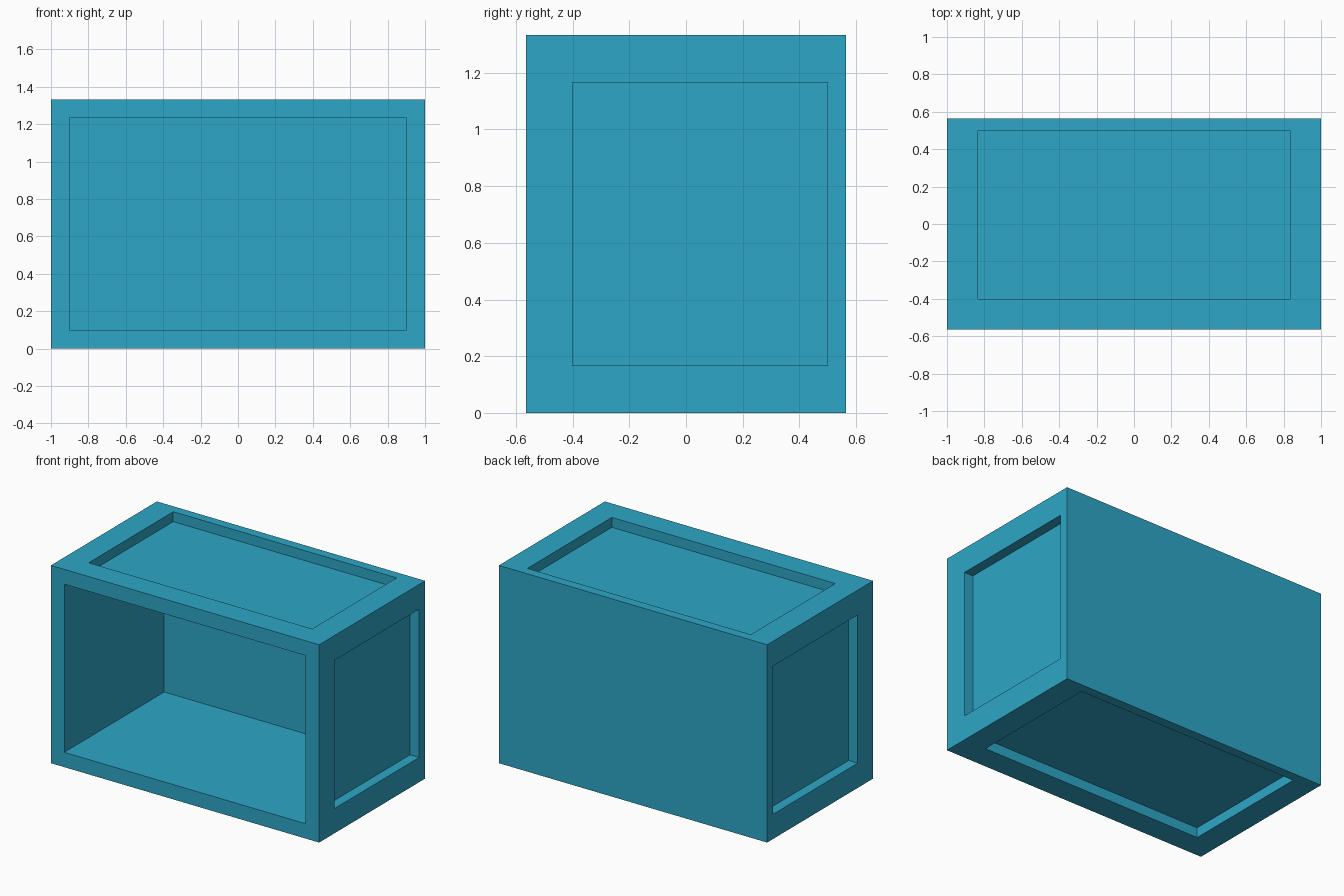
import bpy

if "Cube" in bpy.data.objects:
    bpy.data.objects.remove(bpy.data.objects["Cube"])

HX, HY, H = 1.0, 0.564, 1.333   # half width, half depth, height
REC = 0.067                     # depth of the shallow recesses
OVER = 0.1                      # how far cutters stick out of the body


def box(name, lo, hi):
    """Axis-aligned box between two corners."""
    bpy.ops.mesh.primitive_cube_add(size=1)
    ob = bpy.context.object
    ob.name = name
    mid = [(a + b) / 2 for a, b in zip(lo, hi)]
    size = [b - a for a, b in zip(lo, hi)]
    for v in ob.data.vertices:
        v.co = [m + c * s for m, c, s in zip(mid, v.co, size)]
    return ob


def carve(body, lo, hi):
    """Cut a box-shaped pocket out of the body."""
    cutter = box("cutter", lo, hi)
    cutter.hide_render = True
    mod = body.modifiers.new("pocket", 'BOOLEAN')
    mod.operation = 'DIFFERENCE'
    mod.solver = 'EXACT'
    mod.object = cutter
    bpy.context.view_layer.objects.active = body
    bpy.ops.object.modifier_apply(modifier=mod.name)
    bpy.data.objects.remove(cutter, do_unlink=True)


# Outer shell
body = box("open_front_case", (-HX, -HY, 0), (HX, HY, H))

# Deep opening at the front
carve(body, (-0.9, -HY - OVER, 0.1), (0.9, 0.5, H - 0.1))

# Shallow recesses in the two sides
for lo, hi in ((-HX - OVER, -HX + REC), (HX - REC, HX + OVER)):
    carve(body, (lo, -0.4, 0.167), (hi, 0.5, H - 0.167))

# Shallow recesses in the top and bottom
for lo, hi in ((-OVER, REC), (H - REC, H + OVER)):
    carve(body, (-0.833, -0.4, lo), (0.833, 0.5, hi))

# Blue paint
mat = bpy.data.materials.new("blue")
mat.diffuse_color = (0.027, 0.381, 0.571, 1)
mat.use_nodes = True
mat.node_tree.nodes["Principled BSDF"].inputs["Base Color"].default_value = mat.diffuse_color
body.data.materials.clear()
body.data.materials.append(mat)
